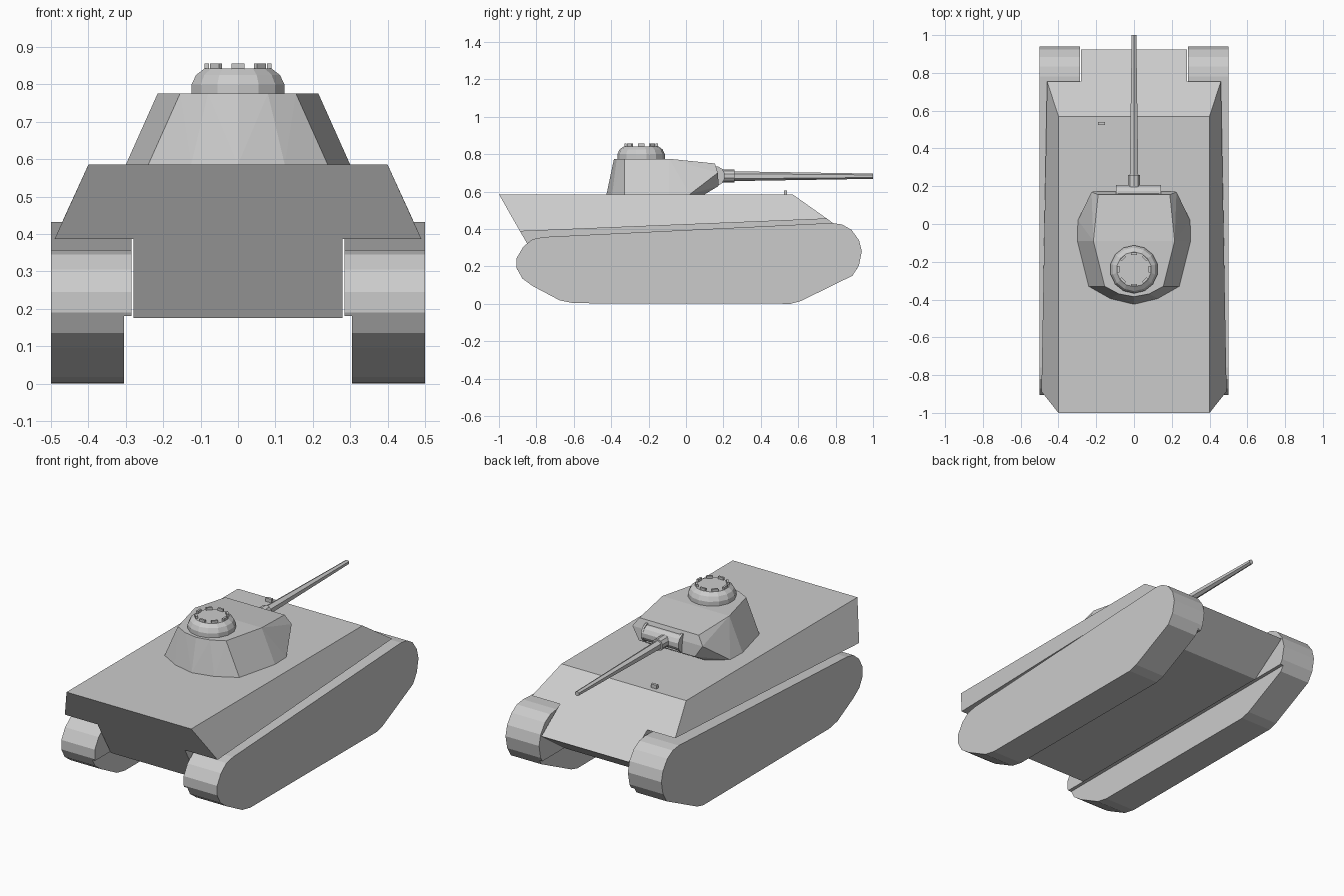
import bpy, bmesh, math
from mathutils import Matrix, Vector

if "Cube" in bpy.data.objects:
    bpy.data.objects.remove(bpy.data.objects["Cube"])


def finish(bm, name):
    bmesh.ops.recalc_face_normals(bm, faces=bm.faces[:])
    me = bpy.data.meshes.new(name)
    bm.to_mesh(me)
    bm.free()
    ob = bpy.data.objects.new(name, me)
    bpy.context.collection.objects.link(ob)
    return ob


def hull(name, half_points):
    """Convex solid from points mirrored across x = 0."""
    bm = bmesh.new()
    pts = {(s * x, y, z) for x, y, z in half_points for s in (1, -1)}
    for p in sorted(pts):
        bm.verts.new(p)
    res = bmesh.ops.convex_hull(bm, input=bm.verts[:])
    junk = {g for g in res["geom_interior"] + res["geom_unused"]
            if isinstance(g, bmesh.types.BMVert)}
    bmesh.ops.delete(bm, geom=list(junk), context='VERTS')
    bmesh.ops.dissolve_limit(bm, angle_limit=0.02, verts=bm.verts[:], edges=bm.edges[:])
    return finish(bm, name)


def prism(name, profile, x0, x1):
    """Extrude a (y, z) side profile from x0 to x1."""
    bm = bmesh.new()
    face = bm.faces.new([bm.verts.new((x0, y, z)) for y, z in profile])
    new = bmesh.ops.extrude_face_region(bm, geom=[face])["geom"]
    bmesh.ops.translate(bm, vec=(x1 - x0, 0, 0),
                        verts=[v for v in new if isinstance(v, bmesh.types.BMVert)])
    # keep both caps
    if not face.is_valid:
        bmesh.ops.holes_fill(bm, edges=bm.edges[:])
    return finish(bm, name)


def lathe(name, profile, sides, matrix):
    """Closed stack of rings (radius, height), placed by a matrix."""
    bm = bmesh.new()
    rings = []
    for r, h in profile:
        rings.append([bm.verts.new((r * math.cos(2 * math.pi * (i + .5) / sides),
                                    r * math.sin(2 * math.pi * (i + .5) / sides), h))
                      for i in range(sides)])
    for a, b in zip(rings, rings[1:]):
        for i in range(sides):
            j = (i + 1) % sides
            bm.faces.new((a[i], a[j], b[j], b[i]))
    bm.faces.new(rings[0])
    bm.faces.new(rings[-1])
    bm.transform(matrix)
    return finish(bm, name)


def box(name, size, loc, rot=0):
    bm = bmesh.new()
    bmesh.ops.create_cube(bm, size=1)
    bm.transform(Matrix.Translation(loc) @ Matrix.Rotation(rot, 4, 'Z')
                 @ Matrix.Diagonal(Vector((*size, 1))))
    return finish(bm, name)


# Upper hull with sloped sides, and narrow lower hull
hull("upper_hull", [(.40, -1, .585), (.40, .57, .585),
                    (.49, -.887, .387), (.46, .755, .454)])
prism("lower_hull", [(-.765, .175), (.70, .175), (.925, .332),
                     (.755, .454), (-.887, .387)], -.28, .28)

# Tracks: outer run plus the thin inner step above the hull floor
track = [(-.60, .003), (.56, 0), (.615, .015), (.89, .15), (.925, .205), (.94, .28),
         (.925, .34), (.885, .395), (.835, .424), (.78, .432), (-.76, .357),
         (-.82, .345), (-.87, .305), (-.905, .245), (-.905, .19), (-.875, .135),
         (-.82, .095), (-.675, .018)]
inner = [(-.90, .18), (.91, .18)] + [p for p in track if p[1] > .185]
for side, label in ((1, "right"), (-1, "left")):
    prism(label + "_track", track, side * .305, side * .5)
    prism(label + "_track_inner", inner, side * .285, side * .305)

# Turret: rounded rear, sloped sides, undercut front
hull("turret", [(.24, -.33, .585), (.125, -.395, .585), (0, -.425, .585),
                (.30, -.09, .585), (.297, .02, .585), (.19, .10, .585),
                (.225, .17, .70), (.18, .175, .63),
                (.155, -.33, .775), (.08, -.37, .775), (0, -.385, .775),
                (.215, -.09, .775), (.19, .155, .75)])

# Commander's cupola with a ring of vision blocks
cy = -.24
lathe("cupola", [(.127, .77), (.127, .80), (.115, .825), (.092, .842)], 14,
      Matrix.Translation((0, cy, 0)))
for i in range(8):
    a = math.tau * i / 8
    box("vision_block", (.012, .034, .02),
        (.083 * math.cos(a), cy + .083 * math.sin(a), .846), a)

# Mantlet, collar and tapering barrel
along_x = Matrix.Rotation(math.pi / 2, 4, 'Y')
along_y = Matrix.Rotation(-math.pi / 2, 4, 'X')
lathe("mantlet", [(.046, -.11), (.046, .11)], 12,
      Matrix.Translation((.024, .162, .683)) @ along_x)
for x in (-.09, .138):
    lathe("mantlet_end", [(.054, -.006), (.054, .006)], 12,
          Matrix.Translation((x, .155, .683)) @ along_x)
lathe("barrel_collar", [(.034, .19), (.034, .26)], 10,
      Matrix.Translation((0, 0, .683)) @ along_y)
lathe("barrel", [(.027, .2), (.014, 1)], 6,
      Matrix.Translation((0, 0, .682)) @ along_y)

# Small lamp block on the front deck
box("deck_lamp", (.036, .016, .024), (-.172, .533, .594))
